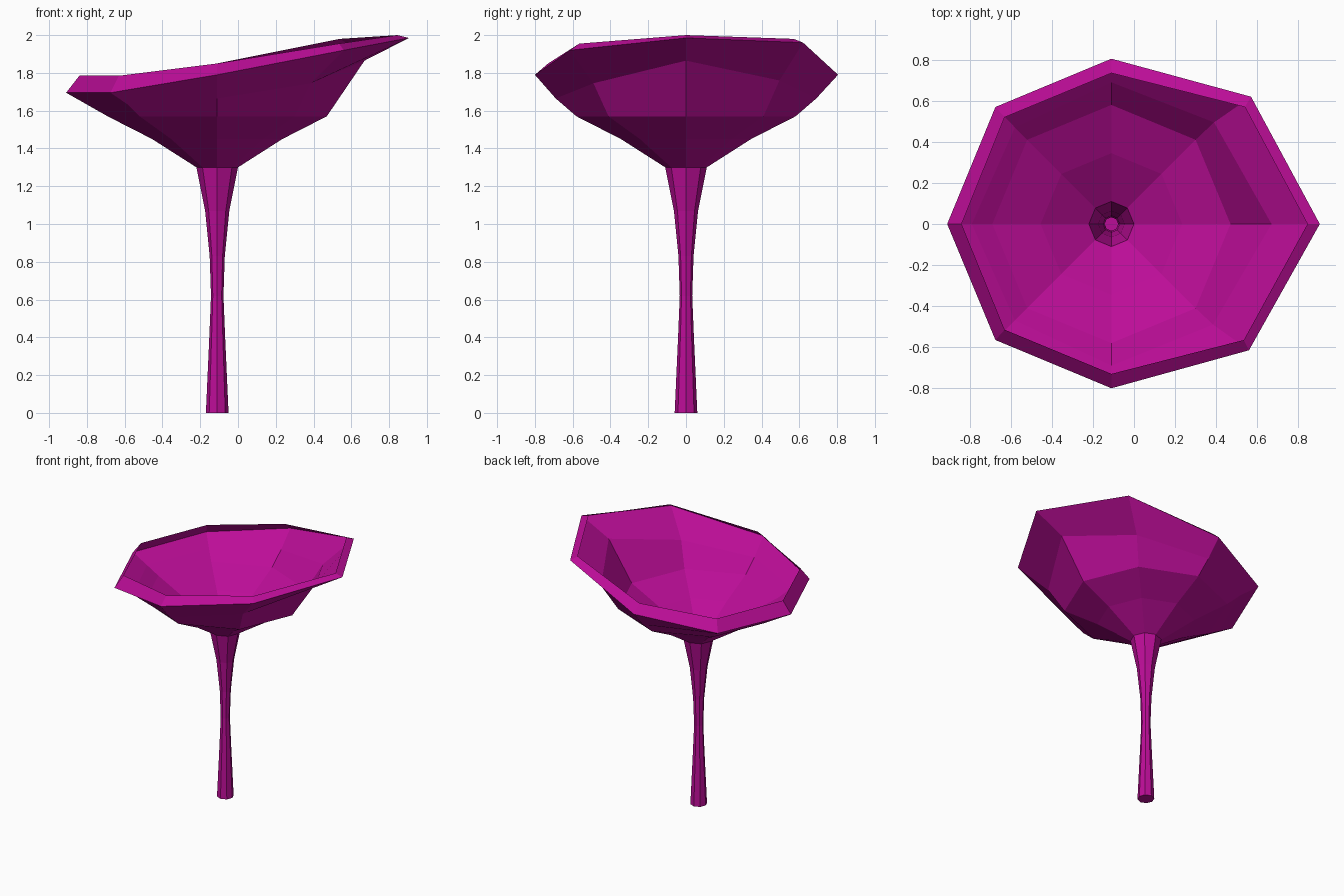
import bpy
import bmesh
from math import cos, sin, pi

cube = bpy.data.objects.get("Cube")
if cube:
    bpy.data.objects.remove(cube, do_unlink=True)

AXIS_X = -0.11
SIDES = 8

magenta = bpy.data.materials.new("magenta")
magenta.use_nodes = True
colour = (0.50, 0.004, 0.31, 1.0)
magenta.diffuse_color = colour
bsdf = magenta.node_tree.nodes["Principled BSDF"]
bsdf.inputs["Base Color"].default_value = colour
bsdf.inputs["Roughness"].default_value = 0.8


def ring(radius, z):
    """Regular ring of points around the stem axis."""
    return [(AXIS_X + radius * cos(2 * pi * i / SIDES),
             radius * sin(2 * pi * i / SIDES), z) for i in range(SIDES)]


def loft(name, rings, cap=False):
    """Skin a stack of rings with flat quads, optionally closing the bottom."""
    bm = bmesh.new()
    loops = [[bm.verts.new(p) for p in r] for r in rings]
    for low, high in zip(loops, loops[1:]):
        for i in range(SIDES):
            j = (i + 1) % SIDES
            bm.faces.new((low[i], low[j], high[j], high[i]))
    if cap:
        bm.faces.new(loops[0][::-1])
    mesh = bpy.data.meshes.new(name)
    bm.to_mesh(mesh)
    bm.free()
    mesh.materials.append(magenta)
    obj = bpy.data.objects.new(name, mesh)
    bpy.context.collection.objects.link(obj)
    return obj


# Hollow stem, pinched in the middle and flaring into the cap
stem_profile = [(0.060, 0), (0.042, 0.40), (0.033, 0.62),
                (0.040, 0.83), (0.064, 1.07), (0.11, 1.30)]
loft("stem", [ring(r, z) for r, z in stem_profile], cap=True)

# Tilted upper rings of the cap, counter-clockwise from +x
shoulder = [(0.67, 0, 1.865), (0.39, 0.495, 1.76), (-0.11, 0.69, 1.665),
            (-0.58, 0.47, 1.63), (-0.79, 0, 1.627), (-0.58, -0.47, 1.63),
            (-0.11, -0.69, 1.665), (0.385, -0.49, 1.745)]
rim = [(0.905, 0, 1.985), (0.57, 0.62, 1.96), (-0.11, 0.805, 1.79),
       (-0.675, 0.57, 1.70), (-0.91, 0, 1.695), (-0.675, -0.565, 1.695),
       (-0.11, -0.80, 1.79), (0.56, -0.615, 1.92)]
lip_edge = [(0.845, 0, 2.0), (0.54, 0.57, 1.98), (-0.11, 0.735, 1.85),
            (-0.63, 0.52, 1.785), (-0.84, 0, 1.785), (-0.63, -0.515, 1.785),
            (-0.11, -0.73, 1.85), (0.535, -0.565, 1.955)]

# Open funnel cap and its inward-folded lip
loft("funnel_cap", [ring(0.11, 1.30), ring(0.345, 1.45), ring(0.58, 1.57),
                    shoulder, rim])
loft("cap_lip", [rim, lip_edge])
